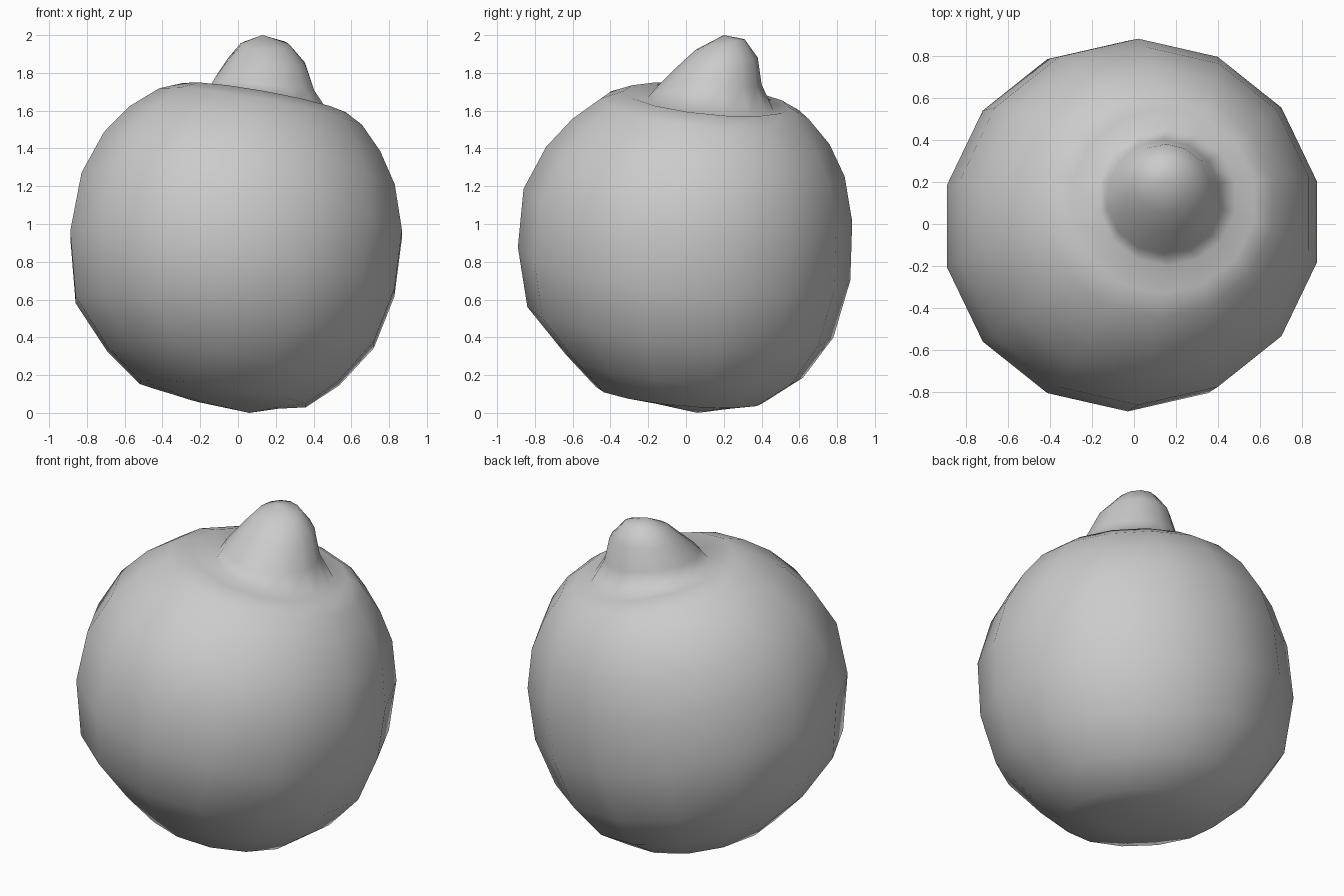
import bpy, bmesh, math
from mathutils import Vector

cube = bpy.data.objects.get("Cube")
if cube:
    bpy.data.objects.remove(cube, do_unlink=True)

SIDES = 14

# One grey skin colour
grey = bpy.data.materials.new("soft grey")
grey.use_nodes = True
grey.diffuse_color = (0.6, 0.6, 0.6, 1)
grey.node_tree.nodes["Principled BSDF"].inputs["Base Color"].default_value = (0.6, 0.6, 0.6, 1)

# Tilted rings from bottom to tip: centre x, y, z, radius, slope x, slope y
RINGS = [
    (-0.02, 0.02, 0.05, 0.24, -0.10, -0.08),
    (-0.08, -0.03, 0.10, 0.45, -0.14, -0.09),
    (-0.08, -0.01, 0.25, 0.63, -0.15, -0.10),
    (-0.07, -0.03, 0.48, 0.81, -0.15, -0.10),
    (-0.03, -0.01, 0.79, 0.88, -0.18, -0.10),
    (0.02, 0.01, 1.10, 0.87, -0.18, -0.10),
    (0.06, 0.05, 1.33, 0.79, -0.18, -0.10),
    (0.09, 0.08, 1.49, 0.68, -0.18, -0.10),
    (0.12, 0.10, 1.61, 0.55, -0.18, -0.10),
    (0.14, 0.11, 1.66, 0.44, -0.18, -0.10),   # shoulder crest
    (0.16, 0.13, 1.64, 0.33, -0.18, -0.10),   # groove round the stem
    (0.14, 0.13, 1.74, 0.27, -0.12, 0.00),
    (0.15, 0.17, 1.86, 0.21, -0.05, 0.10),
    (0.14, 0.18, 1.95, 0.13, 0.00, 0.22),
]
BOTTOM = Vector((0.06, 0.06, 0.0))
TIP = Vector((0.13, 0.20, 2.0))


def ring(bm, cx, cy, cz, r, sx, sy):
    verts = []
    for i in range(SIDES):
        a = 2 * math.pi * (i + 0.5) / SIDES
        dx, dy = r * math.cos(a), r * math.sin(a)
        verts.append(bm.verts.new((cx + dx, cy + dy, cz + sx * dx + sy * dy)))
    return verts


# Leaning round body, sunken shoulder and stubby stem in one skin
bm = bmesh.new()
loops = [ring(bm, *r) for r in RINGS]
for low, high in zip(loops, loops[1:]):
    for i in range(SIDES):
        j = (i + 1) % SIDES
        bm.faces.new((low[i], low[j], high[j], high[i]))
base, tip = bm.verts.new(BOTTOM), bm.verts.new(TIP)
for i in range(SIDES):
    j = (i + 1) % SIDES
    bm.faces.new((base, loops[0][j], loops[0][i]))
    bm.faces.new((tip, loops[-1][i], loops[-1][j]))
bmesh.ops.recalc_face_normals(bm, faces=bm.faces)
for f in bm.faces:
    f.smooth = True

mesh = bpy.data.meshes.new("round_body")
bm.to_mesh(mesh)
bm.free()
mesh.materials.append(grey)
body = bpy.data.objects.new("round_body", mesh)
bpy.context.collection.objects.link(body)
